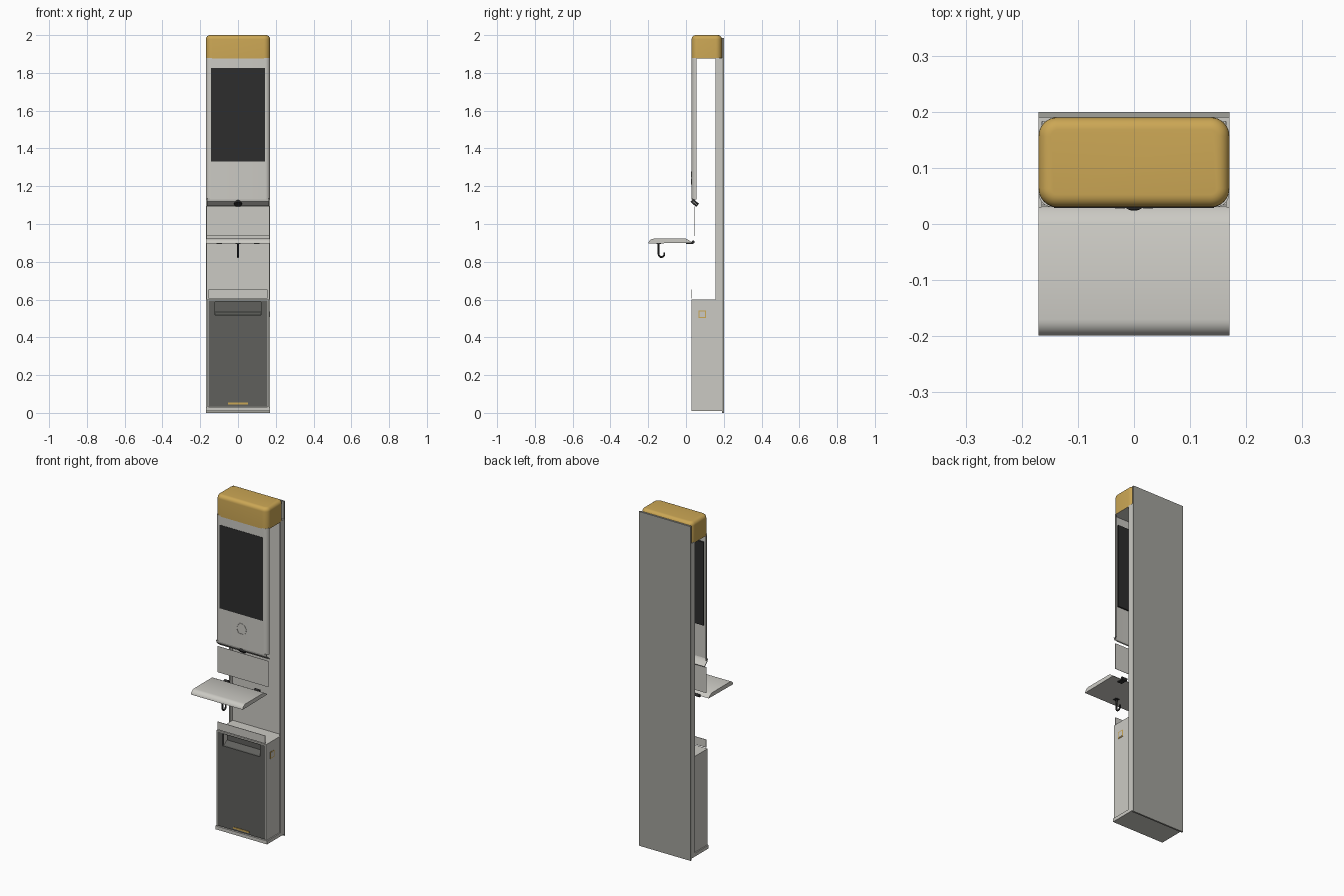
import bpy, bmesh, math
from mathutils import Vector

cube = bpy.data.objects.get("Cube")
if cube:
    bpy.data.objects.remove(cube, do_unlink=True)


def material(name, r, g, b):
    m = bpy.data.materials.new(name)
    m.use_nodes = True
    m.diffuse_color = (r, g, b, 1)
    m.node_tree.nodes["Principled BSDF"].inputs["Base Color"].default_value = (r, g, b, 1)
    return m


LIGHT = material("light grey", .60, .59, .55)
MID = material("mid grey", .36, .36, .33)
DARK = material("dark grey", .115, .117, .107)
BLACK = material("black", .026, .026, .026)
AMBER = material("amber", .60, .385, .09)


def finish(name, bm, mat, smooth=False):
    bmesh.ops.recalc_face_normals(bm, faces=bm.faces)
    me = bpy.data.meshes.new(name)
    bm.to_mesh(me)
    bm.free()
    me.materials.append(mat)
    ob = bpy.data.objects.new(name, me)
    bpy.context.collection.objects.link(ob)
    if smooth:
        bpy.ops.object.select_all(action='DESELECT')
        ob.select_set(True)
        bpy.context.view_layer.objects.active = ob
        bpy.ops.object.shade_smooth_by_angle(angle=math.radians(35))
    return ob


def box(name, mat, x, y, z):
    bm = bmesh.new()
    bmesh.ops.create_cube(bm, size=1)
    for v in bm.verts:
        v.co = [(a + b) / 2 + c * (b - a) for c, (a, b) in zip(v.co, (x, y, z))]
    return finish(name, bm, mat)


def prism(name, mat, pts, axis, lo, hi):
    """Extrude a closed profile along x (points are y, z) or z (points are x, y)."""
    bm = bmesh.new()
    co = [(lo, *p) if axis == 'x' else (*p, lo) for p in pts]
    face = bm.faces.new([bm.verts.new(c) for c in co])
    new = bmesh.ops.extrude_face_region(bm, geom=[face])["geom"]
    step = Vector((hi - lo, 0, 0)) if axis == 'x' else Vector((0, 0, hi - lo))
    bmesh.ops.translate(bm, vec=step, verts=[v for v in new if isinstance(v, bmesh.types.BMVert)])
    return finish(name, bm, mat, True)


def rod(name, mat, radius, depth, loc, axis):
    bm = bmesh.new()
    rot = Vector(axis).to_track_quat('Z', 'Y').to_matrix().to_4x4()
    rot.translation = loc
    bmesh.ops.create_cone(bm, cap_ends=True, segments=24, radius1=radius, radius2=radius,
                          depth=depth, matrix=rot)
    return finish(name, bm, mat, True)


def arc(cx, cy, r, a0, a1, n=8):
    return [(cx + r * math.cos(math.radians(a0 + (a1 - a0) * i / n)),
             cy + r * math.sin(math.radians(a0 + (a1 - a0) * i / n))) for i in range(n + 1)]


W, FRONT, BACK = .17, .03, .19

# Back plate and shallow open pan in front of it
box("back_plate", MID, (-W, W), (BACK, .2), (0, 1.985))
box("pan_back", LIGHT, (-W, W), (.183, .1895), (.02, 1.88))
for s, side in ((1, "left"), (-1, "right")):
    box("pan_side_" + side, LIGHT, sorted((s * .164, s * W)), (.157, .183), (.02, 1.88))
box("base_plate", LIGHT, (-W, W), (FRONT, BACK), (.01, .03))

# Rounded top cap: upright edges first, then the top rim
bm = bmesh.new()
bmesh.ops.create_cube(bm, size=1)
for v in bm.verts:
    v.co = (v.co.x * 2 * W, .11 + v.co.y * .16, 1.9375 + v.co.z * .125)
upright = [e for e in bm.edges if abs(e.verts[0].co.z - e.verts[1].co.z) > .1]
bmesh.ops.bevel(bm, geom=upright, offset=.033, segments=8, profile=.5, affect='EDGES')
rim = [e for e in bm.edges if all(v.co.z > 1.99 for v in e.verts)]
bmesh.ops.bevel(bm, geom=rim, offset=.022, segments=6, profile=.5, affect='EDGES')
cap = finish("top_cap", bm, AMBER, True)
cap.data.materials.append(LIGHT)
for f in cap.data.polygons:
    if f.normal.z < -.9:
        f.material_index = 1

# Front panel: thin channel with rounded edges and a lip folded back below
r, t = .025, .004
outer = arc(-W + r, FRONT + r, r, 180, 270) + arc(W - r, FRONT + r, r, 270, 360)
inner = arc(W - r, FRONT + r, r - t, 360, 270) + arc(-W + r, FRONT + r, r - t, 270, 180)
prism("front_panel", LIGHT, outer + inner, 'z', 1.13, 1.88)
prism("front_panel_lip", LIGHT, [(.03, 1.135), (.034, 1.118), (.06, 1.096), (.063, 1.1),
                                 (.038, 1.123), (.034, 1.135)], 'x', -.165, .165)
box("screen", BLACK, (-.143, .143), (.0285, .042), (1.33, 1.825))

# Speaker ring made of short raised segments
for i in range(6):
    a = i * 60
    ring = arc(0, 1.243, .034, a + 6, a + 54, 6) + arc(0, 1.243, .027, a + 54, a + 6, 6)
    bm = bmesh.new()
    f = bm.faces.new([bm.verts.new((x, .0275, z)) for x, z in ring])
    g = bmesh.ops.extrude_face_region(bm, geom=[f])["geom"]
    bmesh.ops.translate(bm, vec=(0, .003, 0), verts=[v for v in g if isinstance(v, bmesh.types.BMVert)])
    finish(f"speaker_segment_{i + 1}", bm, LIGHT)

# Scanner under the lip and the thin middle panel
rod("scanner", BLACK, .02, .022, (0, .046, 1.112), (0, -.65, -.76))
box("middle_panel", LIGHT, (-.168, .168), (.046, .0475), (.937, 1.092))

# Folding shelf with rounded nose, hinges and bag hook
shelf = [(.03, .9)] + [(.028, .904), (.012, .916), (0, .922)]
shelf += arc(-.17, .892, .03, 90, 165, 6) + [(-.199, .897)]
prism("shelf", LIGHT, shelf, 'x', -W, W)
for s, side in ((1, "left"), (-1, "right")):
    rod("hinge_" + side, BLACK, .008, .032, (s * .1, .038, .904), (1, 0, 0))
    box("hinge_leaf_" + side, BLACK, (s * .1 - .015, s * .1 + .015), (0, .038), (.895, .901))

curve = bpy.data.curves.new("bag_hook", 'CURVE')
curve.dimensions = '3D'
curve.bevel_depth = .005
curve.bevel_resolution = 3
curve.use_fill_caps = True
path = [(-.145, .9)] + arc(-.13, .84, .015, 180, 360, 10) + [(-.115, .85)]
spline = curve.splines.new('POLY')
spline.points.add(len(path) - 1)
for p, (y, z) in zip(spline.points, path):
    p.co = (0, y, z, 1)
curve.materials.append(BLACK)
bpy.context.collection.objects.link(bpy.data.objects.new("bag_hook", curve))
box("hook_mount", BLACK, (-.012, .012), (-.157, -.133), (.895, .9))

# Lower cabinet: sides, top, upright strip and slotted door
for s, side in ((1, "left"), (-1, "right")):
    box("cabinet_side_" + side, LIGHT, sorted((s * .157, s * .163)), (FRONT, .183), (.03, .6))
box("cabinet_top", LIGHT, (-.157, .157), (FRONT, .183), (.594, .6))
box("cabinet_strip", LIGHT, (-.156, .156), (.03, .033), (.605, .652))
for name, x, z in (("door_main", (-.157, .157), (.035, .517)),
                   ("door_top", (-.157, .157), (.588, .594)),
                   ("door_right", (-.157, -.123), (.517, .588)),
                   ("door_left", (.123, .157), (.517, .588))):
    box(name, DARK, x, (.032, .045), z)
prism("slot_recess", DARK, [(.045, .517), (.075, .535), (.075, .59), (.08, .59), (.08, .51), (.045, .51)],
      'x', -.125, .125)
box("door_stripe", AMBER, (-.052, .052), (.029, .032), (.045, .055))

# Side badge: amber frame around a light centre
box("badge_frame", AMBER, (.163, .165), (.067, .105), (.502, .542))
box("badge_centre", LIGHT, (.163, .166), (.072, .1), (.507, .537))
